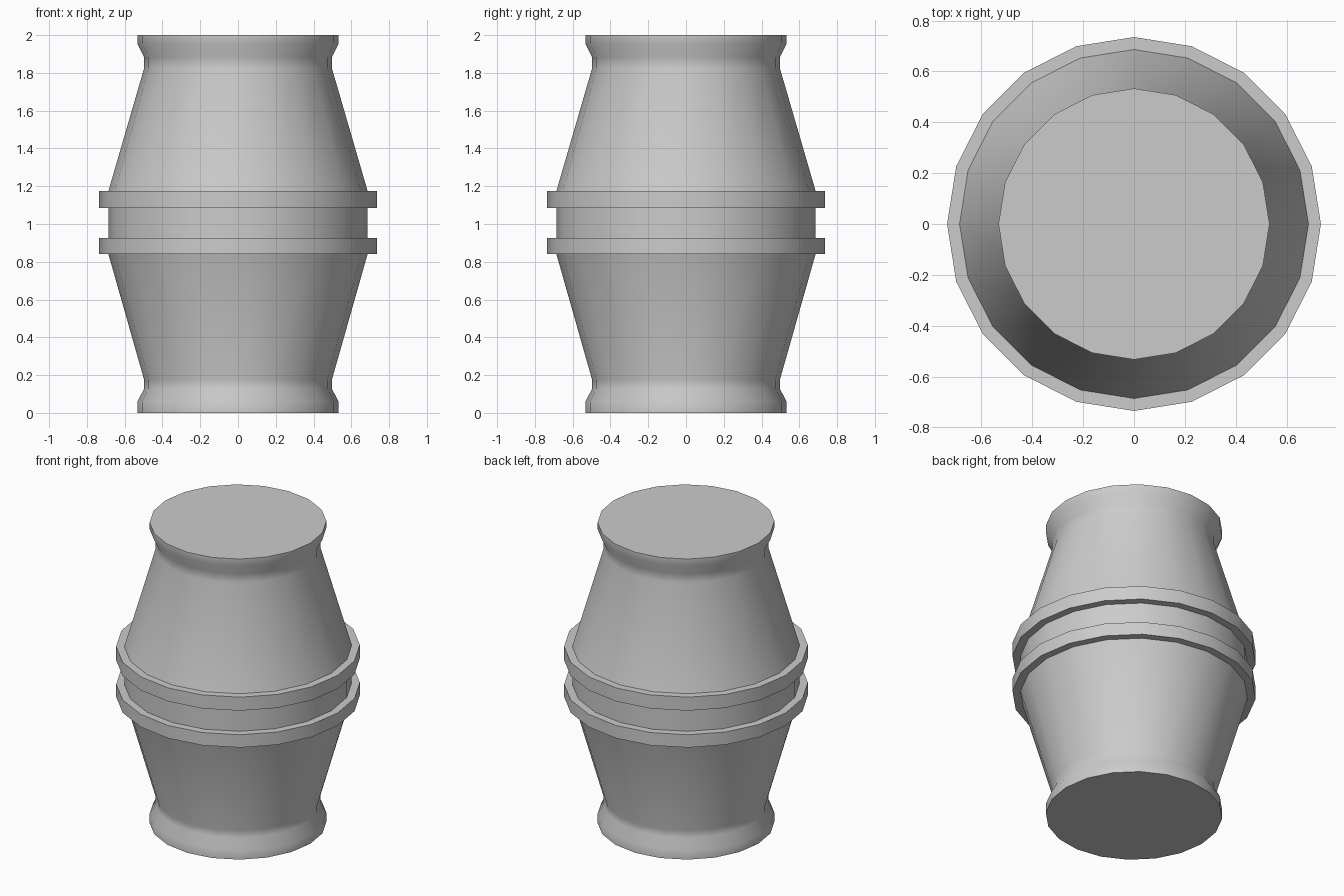
import bpy, bmesh, math

if "Cube" in bpy.data.objects:
    bpy.data.objects.remove(bpy.data.objects["Cube"])

SIDES = 20
# Lower half silhouette (radius, height), from foot to waist, band included
lower = [(0.533, 0.0), (0.533, 0.06), (0.497, 0.127), (0.497, 0.175),
         (0.686, 0.84), (0.735, 0.84), (0.735, 0.925), (0.686, 0.925)]
# Upper half silhouette, from waist to rim
upper = [(0.686, 1.085), (0.735, 1.085), (0.735, 1.175), (0.686, 1.175),
         (0.497, 1.825), (0.497, 1.883), (0.533, 1.955), (0.533, 2.0)]


def lathe(name, profile):
    """Closed turned solid with flat end caps."""
    bm = bmesh.new()
    rings = []
    for r, z in profile:
        rings.append([bm.verts.new((r * math.cos(2 * math.pi * i / SIDES),
                                    r * math.sin(2 * math.pi * i / SIDES), z))
                      for i in range(SIDES)])
    for a, b in zip(rings, rings[1:]):
        for i in range(SIDES):
            j = (i + 1) % SIDES
            bm.faces.new((a[i], a[j], b[j], b[i]))
    bm.faces.new(rings[0][::-1])
    bm.faces.new(rings[-1])
    bmesh.ops.recalc_face_normals(bm, faces=bm.faces[:])
    mesh = bpy.data.meshes.new(name)
    bm.to_mesh(mesh)
    bm.free()
    obj = bpy.data.objects.new(name, mesh)
    bpy.context.collection.objects.link(obj)
    bpy.ops.object.select_all(action='DESELECT')
    obj.select_set(True)
    bpy.context.view_layer.objects.active = obj
    bpy.ops.object.shade_smooth_by_angle(angle=math.radians(35))
    return obj


# Barrel with flared ends and two waist bands
lathe("banded_barrel", lower + upper)
